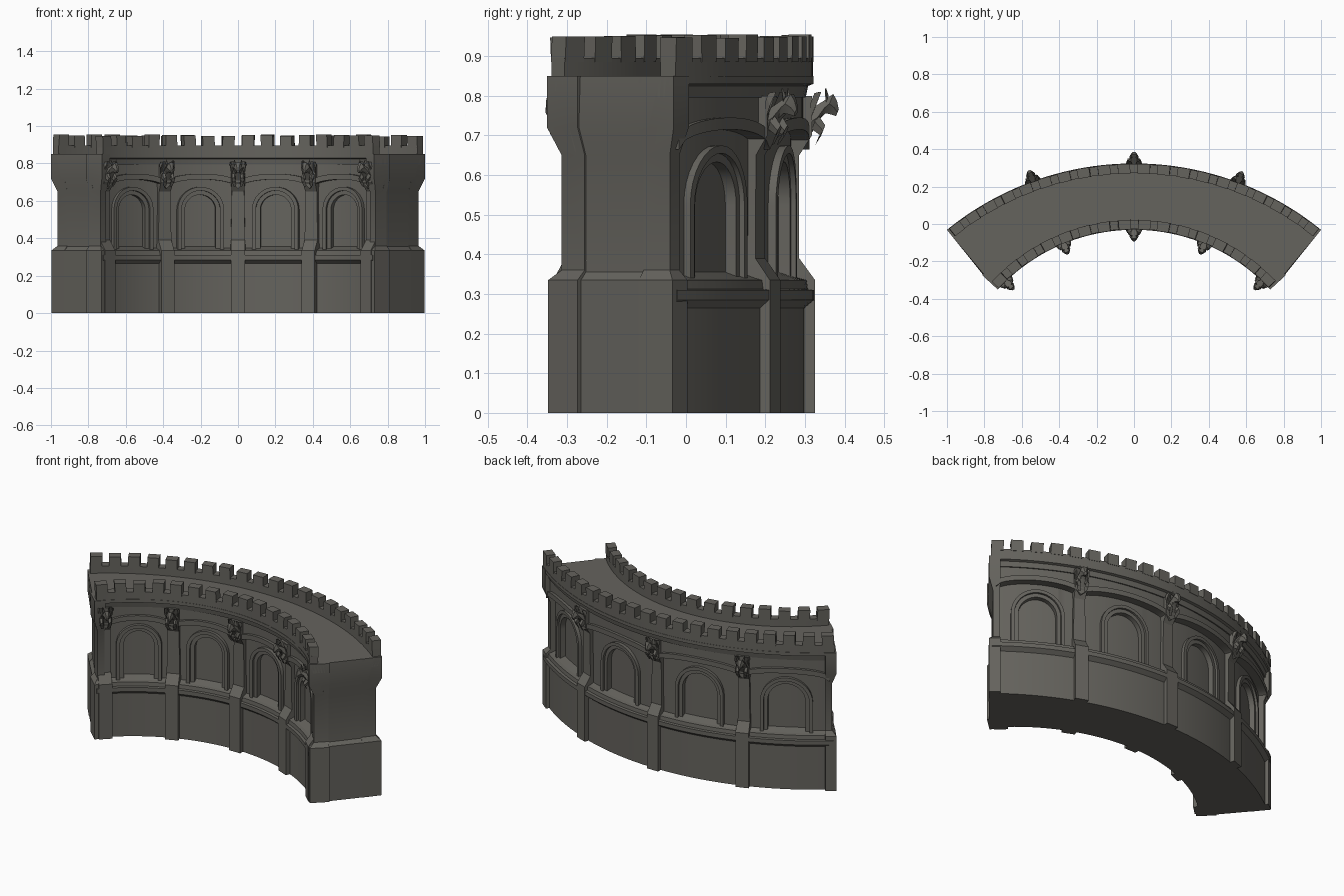
import bpy, bmesh, random
from math import sin, cos, pi, radians, sqrt
from mathutils import Vector

random.seed(4)
if "Cube" in bpy.data.objects:
    bpy.data.objects.remove(bpy.data.objects["Cube"])

stone = bpy.data.materials.new("grey stone")
stone.use_nodes = True
COLOUR = (0.13, 0.125, 0.11, 1)
stone.diffuse_color = COLOUR
stone.node_tree.nodes["Principled BSDF"].inputs["Base Color"].default_value = COLOUR


class Facade:
    """Curved wall face: s runs along the arc, d points out of the wall, z is up."""
    def __init__(self, name, centre_y, radius, sign, half_angle):
        self.name, self.cy, self.r, self.sign = name, centre_y, radius, sign
        self.end = radius * radians(half_angle)

    def at(self, s, d, z):
        r = self.r + self.sign * d
        return Vector((r * sin(s / self.r), self.cy + r * cos(s / self.r), z))


FRONT = Facade("front", -1.02, 0.993, -1, 47.4)
BACK = Facade("back", -1.262, 1.582, 1, 39.1)


def loft(bm, sections, caps=True):
    rings = [[bm.verts.new(p) for p in sec] for sec in sections]
    n = len(rings[0])
    for a, b in zip(rings, rings[1:]):
        for i in range(n):
            j = (i + 1) % n
            bm.faces.new((a[i], a[j], b[j], b[i]))
    if caps:
        bm.faces.new(rings[0])
        bm.faces.new(rings[-1])
    return rings


def finish(bm, name):
    bmesh.ops.recalc_face_normals(bm, faces=bm.faces)
    mesh = bpy.data.meshes.new(name)
    bm.to_mesh(mesh)
    bm.free()
    mesh.materials.append(stone)
    obj = bpy.data.objects.new(name, mesh)
    bpy.context.collection.objects.link(obj)
    bpy.ops.object.select_all(action="DESELECT")
    obj.select_set(True)
    bpy.context.view_layer.objects.active = obj
    bpy.ops.object.shade_smooth_by_angle(angle=radians(25))


def spread(a, b, n):
    return [a + (b - a) * i / n for i in range(n + 1)]


def moulding(bm, f, profile, s0, s1, n):
    """Sweep a (d, z) profile along the wall."""
    loft(bm, [[f.at(s, d, z) for d, z in profile] for s in spread(s0, s1, n)])


def band(bm, f, columns, d0, d1):
    """Slab made of columns (s, low z, high z)."""
    loft(bm, [[f.at(s, d0, lo), f.at(s, d1, lo), f.at(s, d1, hi), f.at(s, d0, hi)]
              for s, lo, hi in columns])


def post(bm, f, levels, back=-0.11):
    """Upright pier made of levels (z, s0, s1, d)."""
    loft(bm, [[f.at(s0, back, z), f.at(s1, back, z), f.at(s1, d, z), f.at(s0, d, z)]
              for z, s0, s1, d in levels])


# Solid core: levels are (z, facade offset, end inset)
LEVELS = [(0, -0.02, 0), (0.335, -0.02, 0), (0.355, -0.078, 0.022),
          (0.65, -0.078, 0.022), (0.72, -0.078, 0), (0.85, -0.04, 0)]
core = bmesh.new()
sections = []
for u in spread(-1, 1, 48):
    sections.append([FRONT.at(u * (FRONT.end - e), d, z) for z, d, e in LEVELS] +
                    [BACK.at(u * (BACK.end - e), d, z) for z, d, e in reversed(LEVELS)])
rings = loft(core, sections, caps=False)
for ring in (rings[0], rings[-1]):
    for i in range(len(LEVELS) - 1):
        core.faces.new((ring[i], ring[i + 1], ring[-2 - i], ring[-1 - i]))
finish(core, "wall_core")


def window_bay(walls, frames, hoods, f, s0, s1, hw):
    mid, spring = (s0 + s1) / 2, 0.645 - hw
    arc = [(mid - hw * cos(t), spring + hw * sin(t)) for t in spread(0, pi, 16)]
    # Wall sheet with an arched opening
    cols = [(s, 0.33, 0.81) for s in spread(s0, mid - hw, 3)]
    cols += [(s, z, 0.81) for s, z in arc]
    cols += [(s, 0.33, 0.81) for s in spread(mid + hw, s1, 3)]
    band(walls, f, cols, -0.1, -0.055)
    # Two stepped arched frames
    for inner, outer, d in ((hw - 0.012, hw + 0.01, -0.048), (hw + 0.01, hw + 0.03, -0.035)):
        path = [(-1, 0, 0.335)] + [(-cos(t), sin(t), spring) for t in spread(0, pi, 16)]
        path.append((1, 0, 0.335))
        loft(frames, [[f.at(mid + c * w, dd, z + k * w)
                       for w, dd in ((inner, -0.1), (inner, d), (outer, d), (outer, -0.1))]
                      for c, k, z in path])
    # Low hood arch, and the spandrel above it
    half = (s1 - s0) / 2
    rise = [(s, 0.665 + 0.05 * sqrt(max(0, 1 - ((s - mid) / half) ** 2)))
            for s in spread(s0, s1, 18)]
    band(hoods, f, [(s, z, z + 0.03) for s, z in rise], -0.08, -0.008)
    band(hoods, f, [(s, z + 0.02, 0.81) for s, z in rise], -0.08, -0.025)


def gargoyle(bm, f, s):
    def limb(points, sides=6):
        loft(bm, [[f.at(s + c + w * cos(t), d + 0.4 * h * sin(t), z + h * sin(t))
                   for t in spread(0, 2 * pi, sides)[:-1]] for c, d, z, w, h in points])
    # Crouched body, neck, head and snout
    limb([(0, -0.02, 0.725, 0.032, 0.05), (0, 0.012, 0.745, 0.034, 0.05),
          (0, 0.03, 0.77, 0.024, 0.032), (0, 0.042, 0.78, 0.024, 0.028),
          (0, 0.054, 0.77, 0.016, 0.02), (0, 0.062, 0.757, 0.009, 0.01)])
    for m in (-1, 1):
        # Ear, foreleg and folded wing
        limb([(m * 0.014, 0.036, 0.79, 0.008, 0.01), (m * 0.02, 0.032, 0.818, 0.002, 0.003)], 4)
        limb([(m * 0.024, 0.005, 0.735, 0.012, 0.02), (m * 0.024, 0.026, 0.712, 0.011, 0.014),
              (m * 0.018, 0.01, 0.685, 0.009, 0.01)], 5)
        limb([(m * 0.015, -0.005, 0.765, 0.008, 0.045), (m * 0.036, 0.008, 0.775, 0.006, 0.035),
              (m * 0.042, 0.0, 0.795, 0.003, 0.012)], 4)


def build(f, posts, bays, hw, merlons):
    E, name = f.end, f.name
    # Ledge at the top of the base, cornice under the parapet
    bm = bmesh.new()
    moulding(bm, f, [(-0.1, 0.265), (-0.02, 0.265), (0.004, 0.285), (0.004, 0.31),
                     (-0.012, 0.312), (-0.015, 0.335), (-0.055, 0.345), (-0.1, 0.345)],
             -E * 0.985, E * 0.985, 40)
    moulding(bm, f, [(-0.1, 0.795), (-0.018, 0.795), (-0.012, 0.825), (0.002, 0.83),
                     (0.002, 0.85), (-0.1, 0.85)], -E, E, 40)
    finish(bm, name + "_mouldings")

    # Buttresses with sloped shoulders, shafts and corbels
    bm = bmesh.new()
    for p in posts:
        c = p * E
        post(bm, f, [(z, c - w, c + w, d) for z, w, d in (
            (0, 0.038, 0.006), (0.335, 0.038, 0.006), (0.39, 0.036, -0.034),
            (0.65, 0.032, -0.034), (0.7, 0.036, -0.002), (0.8, 0.036, -0.002))])
    finish(bm, name + "_buttresses")

    # Corner piers that follow the stepped end walls
    bm = bmesh.new()
    for m in (-1, 1):
        post(bm, f, [(z, m * (E - 0.062), m * (E - e), d) for z, e, d in (
            (0, 0, 0), (0.335, 0, 0), (0.36, 0.022, -0.026), (0.65, 0.022, -0.026),
            (0.72, 0, 0.004), (0.85, 0, 0.004))])
    finish(bm, name + "_corner_piers")

    # Four window bays
    walls, frames, hoods = bmesh.new(), bmesh.new(), bmesh.new()
    for a, b in zip(bays, bays[1:]):
        window_bay(walls, frames, hoods, f, a * E, b * E, hw)
    finish(walls, name + "_bay_walls")
    finish(frames, name + "_window_frames")
    finish(hoods, name + "_hood_arches")

    # Parapet and slightly uneven merlons
    bm = bmesh.new()
    L = E - 0.012
    moulding(bm, f, [(-0.048, 0.845), (0, 0.845), (0, 0.895), (-0.048, 0.895)], -L, L, 40)
    finish(bm, name + "_parapet")
    bm = bmesh.new()
    pitch = 2 * L / (merlons - 0.38)
    for i in range(merlons):
        a = -L + i * pitch
        b = a + pitch * 0.62
        top = 0.95 + random.uniform(-0.005, 0.005)
        j = random.uniform(-0.004, 0.004)
        loft(bm, [[f.at(s, d, z) for s, d in ((a + k, -0.05), (b + k, -0.05),
                                              (b + k, 0.002), (a + k, 0.002))]
                  for z, k in ((0.885, 0), (top, j))])
    finish(bm, name + "_merlons")

    # One crouching beast on each buttress
    bm = bmesh.new()
    for p in posts:
        gargoyle(bm, f, p * E)
    finish(bm, name + "_gargoyles")


front_posts = (-0.925, -0.472, 0, 0.472, 0.925)
back_posts = (-0.51, 0, 0.525)
build(FRONT, front_posts, front_posts, 0.092, 16)
build(BACK, back_posts, (-0.965, *back_posts, 0.965), 0.122, 20)
